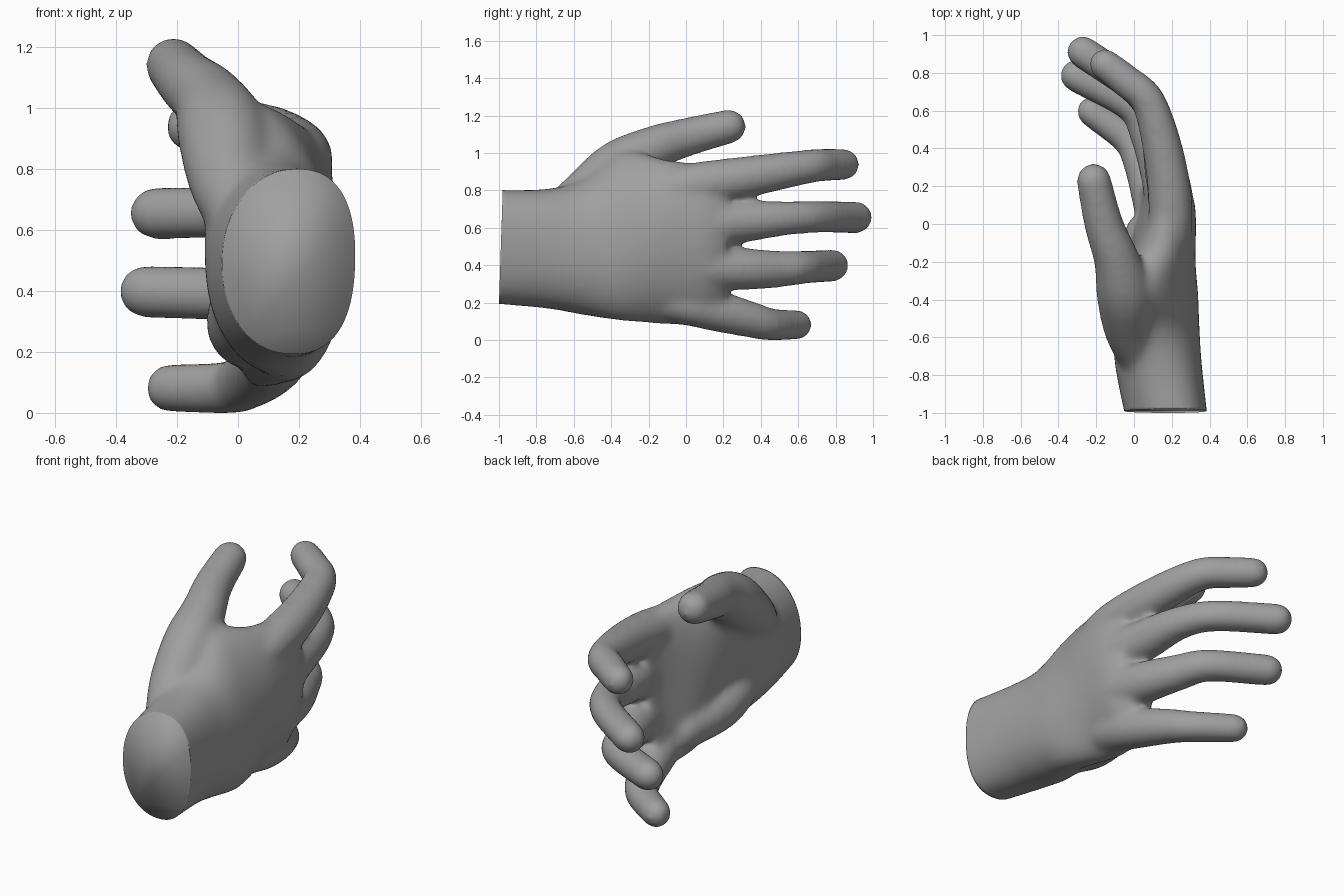
import bpy
import bmesh
from math import sin, cos, pi, copysign
from mathutils import Vector

SIDES = 32

cube = bpy.data.objects.get("Cube")
if cube:
    bpy.data.objects.remove(cube, do_unlink=True)


def spline(points, steps=8):
    """Smooth interpolation through tuples of any length."""
    pts = [Vector(p) for p in points]
    pts = [2 * pts[0] - pts[1]] + pts + [2 * pts[-1] - pts[-2]]
    out = []
    for a, b, c, d in zip(pts, pts[1:], pts[2:], pts[3:]):
        for i in range(steps):
            t = i / steps
            out.append(b + (c - a) * (t / 2) + (2 * a - 5 * b + 4 * c - d) * (t * t / 2)
                       + (3 * b - a - 3 * c + d) * (t ** 3 / 2))
    out.append(pts[-2])
    return out


def loft(bm, rings):
    """Skin a list of rings and close both ends."""
    loops = [[bm.verts.new(p) for p in ring] for ring in rings]
    for low, high in zip(loops, loops[1:]):
        for i in range(SIDES):
            j = (i + 1) % SIDES
            bm.faces.new((low[i], low[j], high[j], high[i]))
    bm.faces.new(loops[0])
    bm.faces.new(loops[-1])


def palm_ring(section):
    """Rounded section, leaned and cupped toward the palm side."""
    y, cx, cz, hx, hz, lean, cup = section
    ring = []
    for i in range(SIDES):
        angle = 2 * pi * i / SIDES
        u, t = (copysign(abs(w) ** 0.9, w) for w in (cos(angle), sin(angle)))
        ring.append(Vector((cx + hx * u + lean * t + cup * t * t, y, cz + hz * t)))
    return ring


def tube(bm, path):
    """Tapered tube with a round tip; path holds x, y, z, radius."""
    samples = spline(path)
    centres = [s.to_3d() for s in samples]
    angles = [2 * pi * i / SIDES for i in range(SIDES)]
    rings = []

    def add_ring(centre, tangent, radius):
        side = tangent.cross(Vector((0, 0, 1))).normalized()
        up = side.cross(tangent)
        rings.append([centre + radius * (side * cos(a) + up * sin(a)) for a in angles])

    for i, sample in enumerate(samples):
        tangent = (centres[min(i + 1, len(centres) - 1)] - centres[max(i - 1, 0)]).normalized()
        add_ring(centres[i], tangent, sample[3])
    radius = samples[-1][3]
    for k in range(1, 7):
        bend = k * pi / 13
        add_ring(centres[-1] + tangent * radius * sin(bend), tangent, radius * cos(bend))
    loft(bm, rings)


def finger(bm, path):
    """Tube whose root is sunk into the palm, drawn toward its middle."""
    x, y, z, radius = path[0]
    root = (x - .03, y - .23, z + (.52 - z) * .12, radius - .015)
    tube(bm, [root] + path)


bm = bmesh.new()

# Wrist and palm: y, centre x, centre z, half width, half height, lean, cup
palm = [(-1.08, .18, .507, .215, .303, .01, .03),
        (-.75, .13, .495, .23, .32, 0, .01),
        (-.55, .12, .505, .225, .365, -.03, -.02),
        (-.35, .135, .565, .195, .455, -.06, -.04),
        (-.1, .16, .53, .165, .44, .03, -.04),
        (.1, .19, .515, .13, .43, .04, -.06),
        (.22, .175, .515, .1, .38, .04, -.06)]
loft(bm, [palm_ring(section) for section in spline(palm)])

# Thumb with its fleshy base
tube(bm, [(.05, -.72, .62, .125), (-.02, -.55, .765, .14), (-.05, -.36, .925, .15),
          (-.095, -.18, 1.03, .12), (-.16, 0, 1.09, .104), (-.213, .23, 1.148, .092)])

# Pad at the heel of the palm
tube(bm, [(.08, -.7, .44, .13), (.03, -.38, .305, .135), (.06, -.05, .25, .11)])

# Index finger
finger(bm, [(.195, .03, .835, .117), (.165, .33, .88, .11), (.08, .64, .932, .092),
            (-.04, .755, .943, .088), (-.155, .845, .945, .084)])

# Middle finger
finger(bm, [(.2, .08, .62, .118), (.165, .3, .64, .113), (.12, .54, .658, .092),
            (.015, .71, .665, .087), (-.27, .91, .662, .087)])

# Ring finger
finger(bm, [(.185, .05, .4, .118), (.145, .28, .387, .115), (.075, .48, .385, .1),
            (-.01, .625, .395, .09), (-.305, .785, .405, .087)])

# Little finger
finger(bm, [(.125, -.02, .205, .113), (.09, .17, .16, .11), (.035, .34, .117, .098),
            (-.03, .45, .09, .088), (-.225, .595, .088, .08)])

bmesh.ops.recalc_face_normals(bm, faces=bm.faces[:])
mesh = bpy.data.meshes.new("hand")
bm.to_mesh(mesh)
bm.free()
hand = bpy.data.objects.new("hand", mesh)
bpy.context.scene.collection.objects.link(hand)

# Fuse the parts into one skin and soften the webs
remesh = hand.modifiers.new("fuse", 'REMESH')
remesh.mode = 'VOXEL'
remesh.voxel_size = 0.016
soften = hand.modifiers.new("soften", 'SMOOTH')
soften.factor = 0.5
soften.iterations = 22
bpy.context.view_layer.update()
graph = bpy.context.evaluated_depsgraph_get()
skin = bpy.data.meshes.new_from_object(hand.evaluated_get(graph))
hand.modifiers.clear()
hand.data = skin
skin.name = "hand"

# Flat cut across the wrist, then rest the hand on the floor
bm = bmesh.new()
bm.from_mesh(skin)
bmesh.ops.bisect_plane(bm, geom=bm.verts[:] + bm.edges[:] + bm.faces[:],
                       plane_co=(0, -.99, .5), plane_no=Vector((0, -1, .033)).normalized(),
                       clear_outer=True)
bmesh.ops.holes_fill(bm, edges=[e for e in bm.edges if e.is_boundary], sides=0)
bmesh.ops.recalc_face_normals(bm, faces=bm.faces[:])
floor = min(v.co.z for v in bm.verts)
bmesh.ops.translate(bm, verts=bm.verts[:], vec=(0, 0, -floor))
for face in bm.faces:
    face.smooth = True
bm.to_mesh(skin)
bm.free()

# Single matte grey
grey = bpy.data.materials.new("grey")
grey.use_nodes = True
colour = (.35, .35, .35, 1)
grey.diffuse_color = colour
grey.node_tree.nodes["Principled BSDF"].inputs["Base Color"].default_value = colour
skin.materials.clear()
skin.materials.append(grey)
